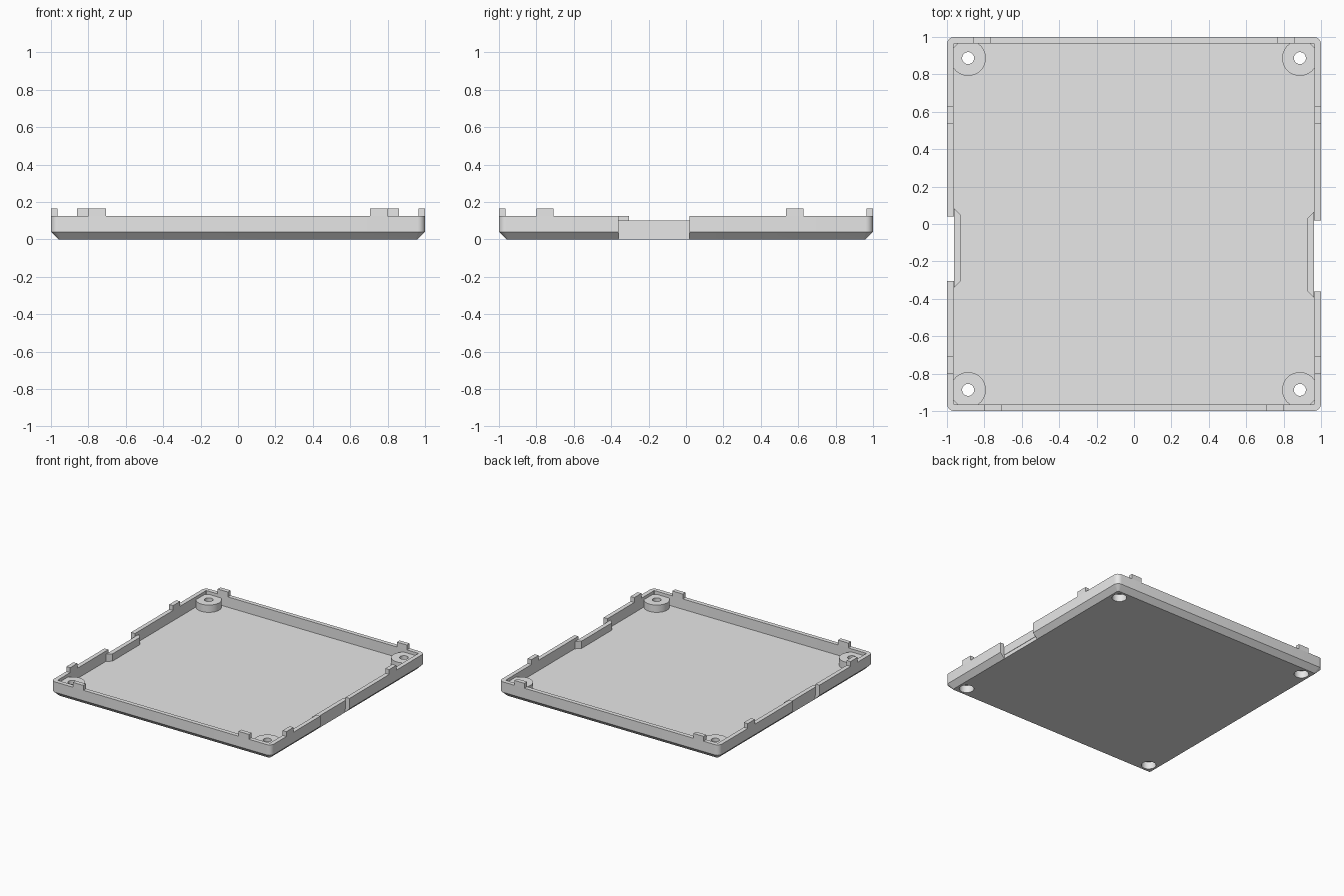
import bpy
import bmesh
import math

old = bpy.data.objects.get("Cube")
if old:
    bpy.data.objects.remove(old, do_unlink=True)

GREY = (0.8, 0.8, 0.8, 1.0)
grey = bpy.data.materials.new("light_grey")
grey.use_nodes = True
grey.diffuse_color = GREY
grey.node_tree.nodes["Principled BSDF"].inputs["Base Color"].default_value = GREY

RIM, TAB_TOP, FLOOR, LEDGE = 0.125, 0.165, 0.04, 0.10
INNER, CHAMFER = 0.965, 0.04


def rounded_square(half, radius, steps=6):
    """Outline of a square with rounded corners."""
    points = []
    for corner in range(4):
        start = corner * math.pi / 2
        cx = (half - radius) * (1 if corner in (0, 3) else -1)
        cy = (half - radius) * (1 if corner in (0, 1) else -1)
        for i in range(steps + 1):
            a = start + i / steps * math.pi / 2
            points.append((cx + radius * math.cos(a), cy + radius * math.sin(a)))
    return points


def circle(x, y, radius, steps=40):
    return [(x + radius * math.cos(2 * math.pi * i / steps),
             y + radius * math.sin(2 * math.pi * i / steps)) for i in range(steps)]


def rectangle(x0, x1, y0, y1):
    return [(x0, y0), (x1, y0), (x1, y1), (x0, y1)]


def loft(name, layers):
    """Skin a stack of (outline, height) layers and cap both ends."""
    bm = bmesh.new()
    rings = [[bm.verts.new((x, y, z)) for x, y in outline] for outline, z in layers]
    for low, high in zip(rings, rings[1:]):
        for i in range(len(low)):
            j = (i + 1) % len(low)
            bm.faces.new((low[i], low[j], high[j], high[i]))
    bm.faces.new(rings[0][::-1])
    bm.faces.new(rings[-1])
    bmesh.ops.recalc_face_normals(bm, faces=bm.faces)
    mesh = bpy.data.meshes.new(name)
    bm.to_mesh(mesh)
    bm.free()
    mesh.materials.append(grey)
    obj = bpy.data.objects.new(name, mesh)
    bpy.context.collection.objects.link(obj)
    return obj


def prism(name, outline, z0, z1):
    return loft(name, [(outline, z0), (outline, z1)])


def activate(obj):
    bpy.ops.object.select_all(action='DESELECT')
    obj.select_set(True)
    bpy.context.view_layer.objects.active = obj


def cut(targets, outline, z0, z1):
    """Subtract a prism from each target."""
    cutter = prism("cutter", outline, z0, z1)
    cutter.hide_render = True
    for target in targets:
        activate(target)
        mod = target.modifiers.new("cut", 'BOOLEAN')
        mod.operation = 'DIFFERENCE'
        mod.solver = 'EXACT'
        mod.object = cutter
        bpy.ops.object.modifier_apply(modifier=mod.name)
    bpy.data.objects.remove(cutter, do_unlink=True)


# Tray: chamfered underside, upright walls and sunken floor
outer = rounded_square(1, 0.04)
inner = rounded_square(INNER, 0.006)
tray = loft("tray", [(rounded_square(1 - CHAMFER, 0.012), 0), (outer, CHAMFER),
                     (outer, RIM), (inner, RIM), (inner, FLOOR)])

# Side recesses, each backed by a lower wall that bulges inwards
for side, word, y0, y1 in ((1, "left", -0.36, 0.02), (-1, "right", -0.305, 0.04)):
    xs = sorted((side * 0.96, side * 1.1))
    cut([tray], rectangle(xs[0], xs[1], y0, y1), -0.1, 0.3)
    xs = sorted((side * 0.9, side * 1.1))
    cut([tray], rectangle(xs[0], xs[1], y0, y1), LEDGE, 0.3)
    bulge = [(side * 0.963, y0 - 0.036), (side * 0.927, y0),
             (side * 0.927, y1 + 0.01), (side * 0.963, y1 + 0.046)]
    prism(word + "_recess_wall", bulge, FLOOR - 0.01, LEDGE)

# Corner screw bosses with a bore and a wider counterbore underneath
bosses = []
for sx in (-1, 1):
    for sy in (-1, 1):
        x, y = sx * 0.887, sy * 0.887
        boss = prism("screw_boss", circle(x, y, 0.095), FLOOR - 0.01, LEDGE)
        cut([tray, boss], circle(x, y, 0.055), -0.1, 0.06)
        cut([boss], circle(x, y, 0.032), -0.1, 0.3)
        bosses.append(boss)

# Locating tabs standing on the rim
for s in (-1, 1):
    rim = sorted((s * INNER, s))
    for low in (-0.80, 0.535):
        prism("side_tab", rectangle(rim[0], rim[1], low, low + 0.092), RIM, TAB_TOP)
    for name, near, far, edge in (("front_tab", 0.705, 0.80, (-1, -INNER)),
                                  ("back_tab", 0.768, 0.86, (INNER, 1))):
        xs = sorted((s * near, s * far))
        prism(name, rectangle(xs[0], xs[1], *edge), RIM, TAB_TOP)

for obj in [tray] + bosses:
    activate(obj)
    bpy.ops.object.shade_smooth_by_angle(angle=math.radians(30))
